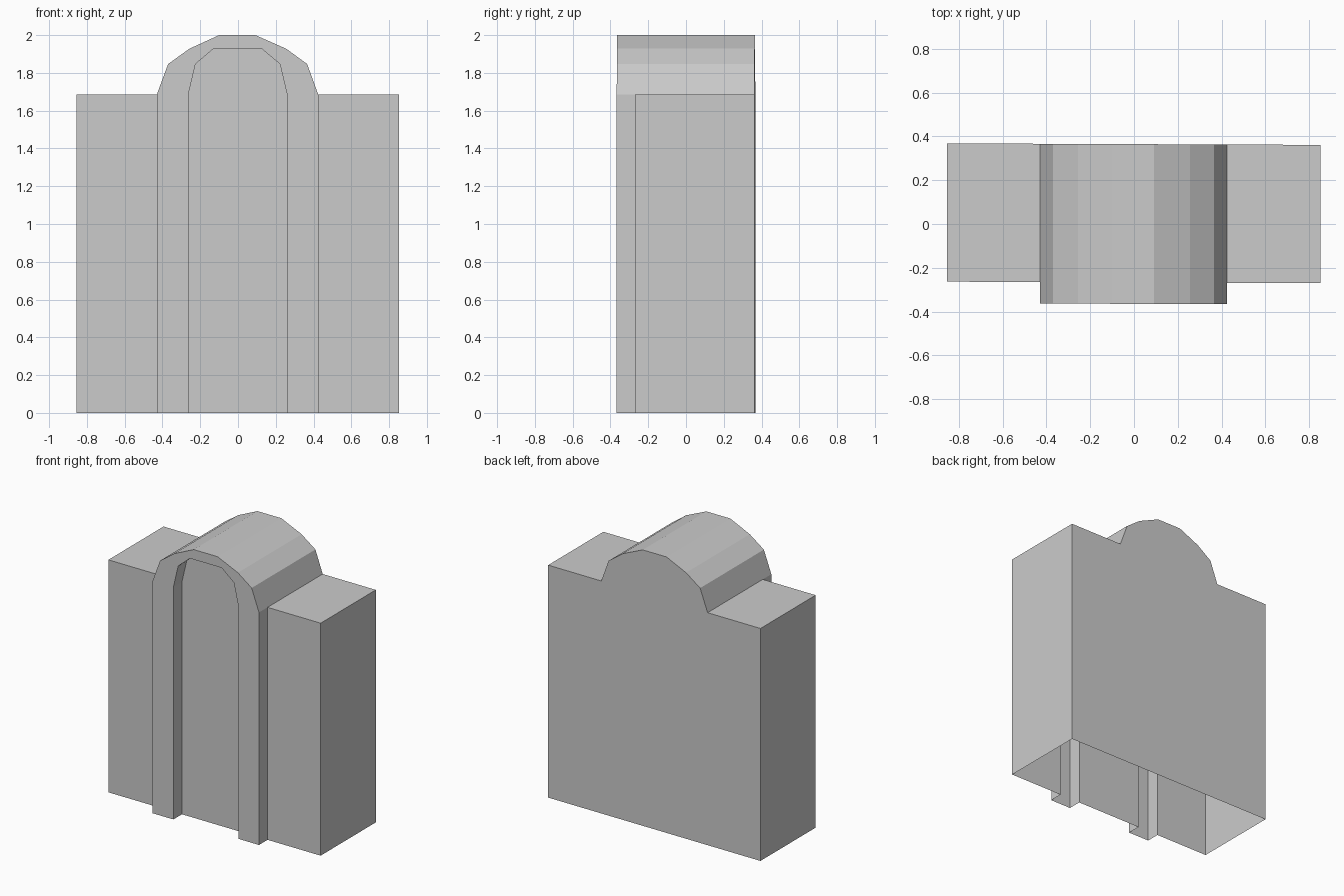
import bpy
import bmesh

cube = bpy.data.objects.get("Cube")
if cube:
    bpy.data.objects.remove(cube, do_unlink=True)

# Single stone colour
stone = bpy.data.materials.new("pale_grey_stone")
stone.use_nodes = True
grey = (0.6, 0.6, 0.6, 1.0)
stone.diffuse_color = grey
stone.node_tree.nodes["Principled BSDF"].inputs["Base Color"].default_value = grey

FRONT, WALL, BACK = -0.365, -0.267, 0.365
SPRING = 1.685
SKEW = -0.004

# Outlines in x, z, running up the right side, over the top and down the left
arch = [(-0.43, 0), (-0.43, SPRING), (-0.37, 1.847), (-0.257, 1.928), (-0.1, 2),
        (0.092, 2), (0.255, 1.928), (0.366, 1.847), (0.425, SPRING), (0.425, 0)]
niche = [(-0.263, 0), (-0.263, SPRING), (-0.225, 1.847), (-0.13, 1.928),
         (0.125, 1.928), (0.222, 1.847), (0.26, SPRING), (0.26, 0)]
right_end = [(-0.855, 0), (-0.855, SPRING)]
left_end = [(0.852, SPRING), (0.852, 0)]
body = right_end + arch[1:-1] + left_end


def point(bm, p, y):
    return bm.verts.new((p[0], y + SKEW * p[0], p[1]))


def sweep(bm, path, y0, y1):
    """Walls along an open outline, facing outwards."""
    for a, b in zip(path, path[1:]):
        bm.faces.new([point(bm, a, y0), point(bm, b, y0),
                      point(bm, b, y1), point(bm, a, y1)])


def panel(bm, outline, y):
    """Flat upright panel; a clockwise outline faces the back."""
    bm.faces.new([point(bm, p, y) for p in outline])


def finish(bm, name):
    bmesh.ops.remove_doubles(bm, verts=bm.verts, dist=0.0005)
    mesh = bpy.data.meshes.new(name)
    bm.to_mesh(mesh)
    bm.free()
    mesh.materials.append(stone)
    bpy.context.collection.objects.link(bpy.data.objects.new(name, mesh))


# Hollow wall block, open underneath, with side wings and a recessed niche panel
bm = bmesh.new()
sweep(bm, body, WALL, BACK)
panel(bm, body, BACK)
panel(bm, (right_end + arch[1::-1])[::-1], WALL)
panel(bm, (arch[:-3:-1] + left_end)[::-1], WALL)
panel(bm, niche[::-1], WALL)
finish(bm, "wall_block")

# Projecting arch surround with its inner reveal
bm = bmesh.new()
sweep(bm, arch, FRONT, WALL)
sweep(bm, niche[::-1], FRONT, WALL)
panel(bm, arch[::-1] + niche, FRONT)
finish(bm, "arch_surround")
